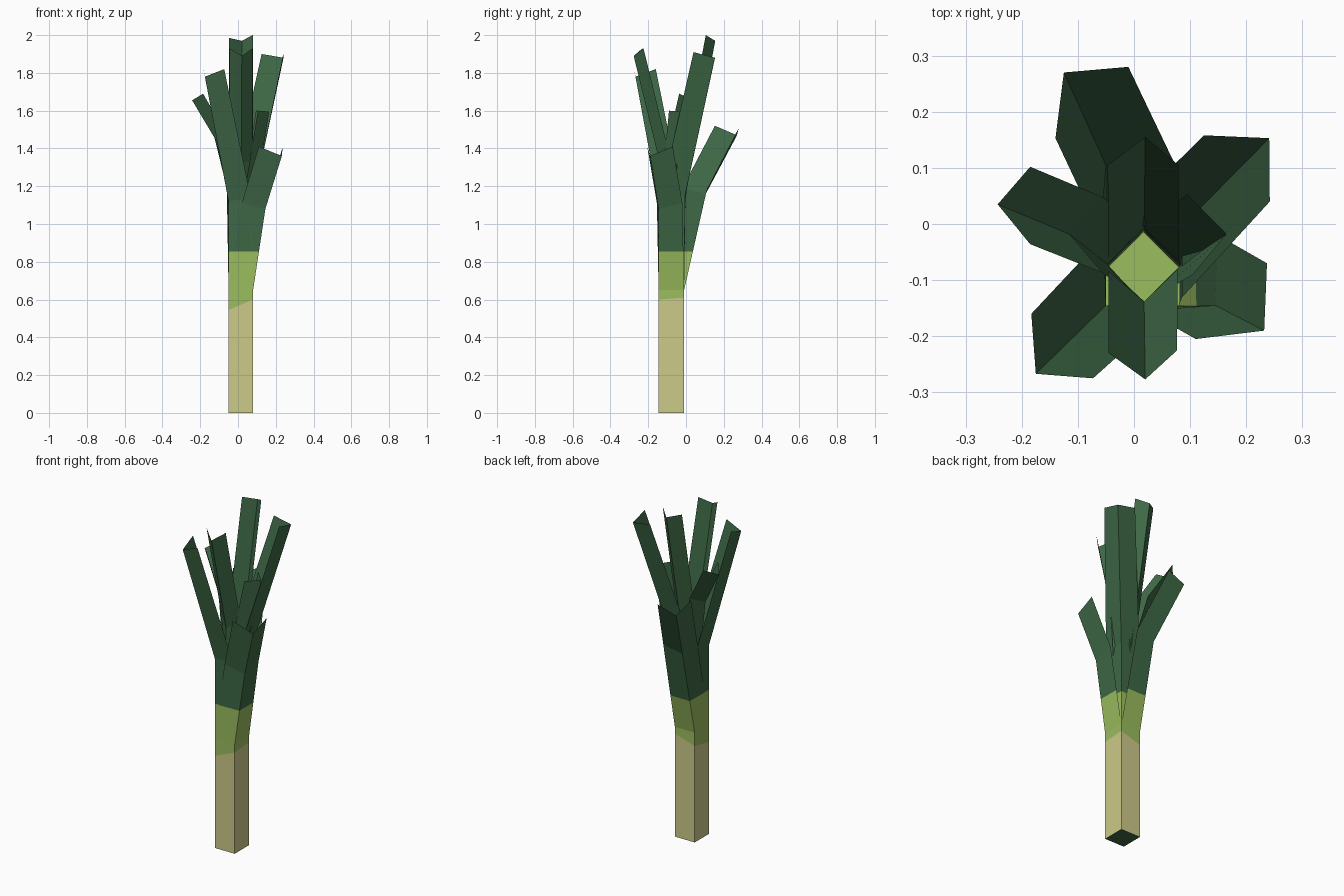
import bpy, bmesh
from mathutils import Vector as V

if "Cube" in bpy.data.objects:
    bpy.data.objects.remove(bpy.data.objects["Cube"])


def material(name, rgb):
    m = bpy.data.materials.new(name)
    lin = [((c / 255 + 0.055) / 1.055) ** 2.4 for c in rgb]
    m.diffuse_color = (*lin, 1)
    m.use_nodes = True
    m.node_tree.nodes["Principled BSDF"].inputs["Base Color"].default_value = m.diffuse_color
    return m


CREAM = material("cream", (204, 202, 137))
LIGHT = material("light_green", (155, 189, 94))
DARK = material("dark_green", (62, 104, 70))

X0, X1, Y0, Y1 = -0.05, 0.08, -0.145, -0.01   # stem section
TOP, BAND = 0.65, 0.855                       # stem top, light/dark border


def make_object(name, bm, mats):
    me = bpy.data.meshes.new(name)
    bm.to_mesh(me)
    bm.free()
    for m in mats:
        me.materials.append(m)
    ob = bpy.data.objects.new(name, me)
    bpy.context.collection.objects.link(ob)


# Stem: square post, cream below a slanting border, light green above
bm = bmesh.new()
corners = [(X0, Y0, 0.545), (X1, Y0, 0.60), (X1, Y1, 0.61), (X0, Y1, 0.57)]
rings = [[bm.verts.new((x, y, z)) for x, y, z in
          [(x, y, (0, h, TOP)[k]) for x, y, h in corners]] for k in range(3)]
for k in range(2):
    for i in range(4):
        j = (i + 1) % 4
        f = bm.faces.new((rings[k][i], rings[k][j], rings[k + 1][j], rings[k + 1][i]))
        f.material_index = k
bm.faces.new(rings[2]).material_index = 1
bm.faces.new(rings[0][::-1]).material_index = 2
make_object("stem", bm, [CREAM, LIGHT, DARK])


# Leaf: V-folded strip; base and tip are (wing, fold, wing), mids are fold points
def leaf(name, base, mids, tip):
    base = [V((x, y, TOP)) for x, y in base]
    tip = [V(p) for p in tip]
    rows = [base]
    for m in mids:
        m = V(m)
        t = (m.z - TOP) / (tip[1].z - TOP)
        rows.append([m + (b - base[1]).lerp(p - tip[1], t) for b, p in zip(base, tip)])
    rows.append(tip)
    # extra row at the colour border
    cut = []
    for a, b in zip(rows[0], rows[1]):
        cut.append(a.lerp(b, (BAND - a.z) / (b.z - a.z)))
    rows.insert(1, cut)
    bm = bmesh.new()
    vs = [[bm.verts.new(p) for p in r] for r in rows]
    for k in range(len(vs) - 1):
        for i in range(2):
            f = bm.faces.new((vs[k][i], vs[k][i + 1], vs[k + 1][i + 1], vs[k + 1][i]))
            f.material_index = 0 if k == 0 else 1
    make_object(name, bm, [LIGHT, DARK])


SW, SE, NE, NW = (X0, Y0), (X1, Y0), (X1, Y1), (X0, Y1)
# Outer leaves fold around the stem corners
leaf("outer_leaf_back_left", (NE, NW, SW), [(-0.05, 0.105, 1.16)],
     [(-0.01, 0.28, 1.51), (-0.125, 0.27, 1.47), (-0.14, 0.153, 1.52)])
leaf("outer_leaf_back_right", (SE, NE, NW), [(0.085, -0.005, 1.15)],
     [(0.242, 0.04, 1.91), (0.241, 0.153, 1.88), (0.125, 0.158, 1.90)])
leaf("outer_leaf_front_left", (NW, SW, SE), [(-0.05, -0.145, 1.12)],
     [(-0.183, -0.16, 1.82), (-0.175, -0.267, 1.78), (-0.073, -0.275, 1.82)])
leaf("outer_leaf_front_right", (SW, SE, NE), [(0.145, -0.145, 1.08)],
     [(0.11, -0.205, 1.41), (0.232, -0.19, 1.36), (0.237, -0.07, 1.41)])

# Inner leaves fold around the corners of a diamond inside the stem
CX, CY, R = 0.017, -0.077, 0.062
W, E, S, N = (CX - R, CY), (CX + R, CY), (CX, CY - R), (CX, CY + R)
leaf("inner_leaf_left", (N, W, S), [(-0.047, -0.072, 1.12), (-0.115, -0.018, 1.44)],
     [(-0.185, 0.102, 1.69), (-0.243, 0.035, 1.655), (-0.185, -0.036, 1.69)])
leaf("inner_leaf_back", (E, N, W), [(0.018, -0.008, 1.12)],
     [(0.079, 0.105, 2.0), (0.02, 0.155, 1.97), (-0.047, 0.105, 1.985)])
leaf("inner_leaf_front", (W, S, E), [(0.018, -0.138, 1.32)],
     [(-0.045, -0.23, 1.93), (0.02, -0.277, 1.89), (0.077, -0.225, 1.93)])
leaf("inner_leaf_right", (S, E, N), [(0.085, -0.072, 1.1)],
     [(0.105, -0.09, 1.6), (0.165, -0.018, 1.595), (0.095, 0.053, 1.6)])
